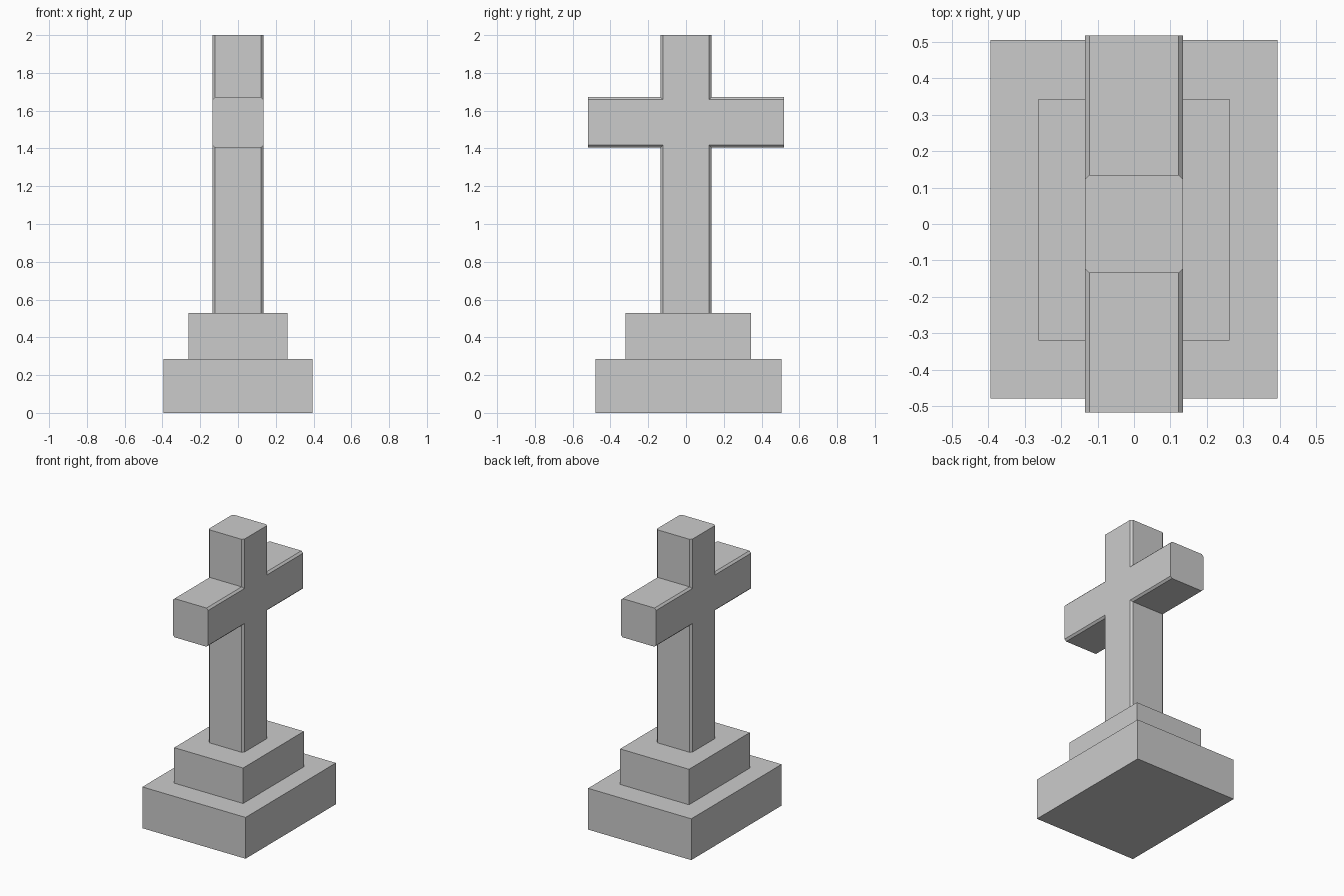
import bpy
import bmesh

cube = bpy.data.objects.get("Cube")
if cube:
    bpy.data.objects.remove(cube, do_unlink=True)

# Single stone colour
GREY = (0.6, 0.6, 0.6, 1.0)
stone = bpy.data.materials.new("grey_stone")
stone.use_nodes = True
stone.diffuse_color = GREY
stone.node_tree.nodes["Principled BSDF"].inputs["Base Color"].default_value = GREY

CHAMFER = 0.013


def finish(name, bm, edges):
    """Chamfer the given edges and turn the mesh into an object."""
    bmesh.ops.bevel(bm, geom=edges, offset=CHAMFER, offset_type='OFFSET',
                    segments=1, affect='EDGES', clamp_overlap=True)
    bmesh.ops.recalc_face_normals(bm, faces=bm.faces)
    mesh = bpy.data.meshes.new(name)
    bm.to_mesh(mesh)
    bm.free()
    mesh.materials.append(stone)
    obj = bpy.data.objects.new(name, mesh)
    bpy.context.collection.objects.link(obj)


def plinth_step(name, half_x, y0, y1, z0, z1):
    """Block whose top rim is chamfered."""
    bm = bmesh.new()
    bmesh.ops.create_cube(bm, size=1)
    for v in bm.verts:
        v.co = (half_x if v.co.x > 0 else -half_x,
                y1 if v.co.y > 0 else y0,
                z1 if v.co.z > 0 else z0)
    rim = [e for e in bm.edges if all(v.co.z == z1 for v in e.verts)]
    finish(name, bm, rim)


# Stepped plinth
plinth_step("lower_plinth", 0.394, -0.48, 0.505, 0, 0.285)
plinth_step("upper_plinth", 0.263, -0.32, 0.343, 0.285, 0.53)

# Cross: half outline mirrored across y, then extruded in x
HALF, ARM, TOP, FOOT = 0.135, 0.518, 2.0, 0.53
ARM_LOW, ARM_HIGH = 1.405, 1.672
half = [(HALF, FOOT), (HALF, ARM_LOW), (ARM, ARM_LOW),
        (ARM, ARM_HIGH), (HALF, ARM_HIGH), (HALF, TOP)]
outline = half + [(-y, z) for y, z in reversed(half)]

bm = bmesh.new()
face = bm.faces.new([bm.verts.new((-HALF, y, z)) for y, z in outline])
extruded = bmesh.ops.extrude_face_region(bm, geom=[face], use_keep_orig=True)
moved = [g for g in extruded["geom"] if isinstance(g, bmesh.types.BMVert)]
bmesh.ops.translate(bm, verts=moved, vec=(2 * HALF, 0, 0))


def is_long_edge(edge):
    """Edges of the broad faces, leaving the flat end caps sharp."""
    a, b = (v.co for v in edge.verts)
    across = abs(a.x - b.x) > HALF
    on_cap = (abs(a.z - b.z) < 1e-4 and (a.z > TOP - 0.01 or a.z < FOOT + 0.01)) \
        or (abs(a.y - b.y) < 1e-4 and abs(a.y) > ARM - 0.01)
    return not across and not on_cap


finish("cross", bm, [e for e in bm.edges if is_long_edge(e)])
